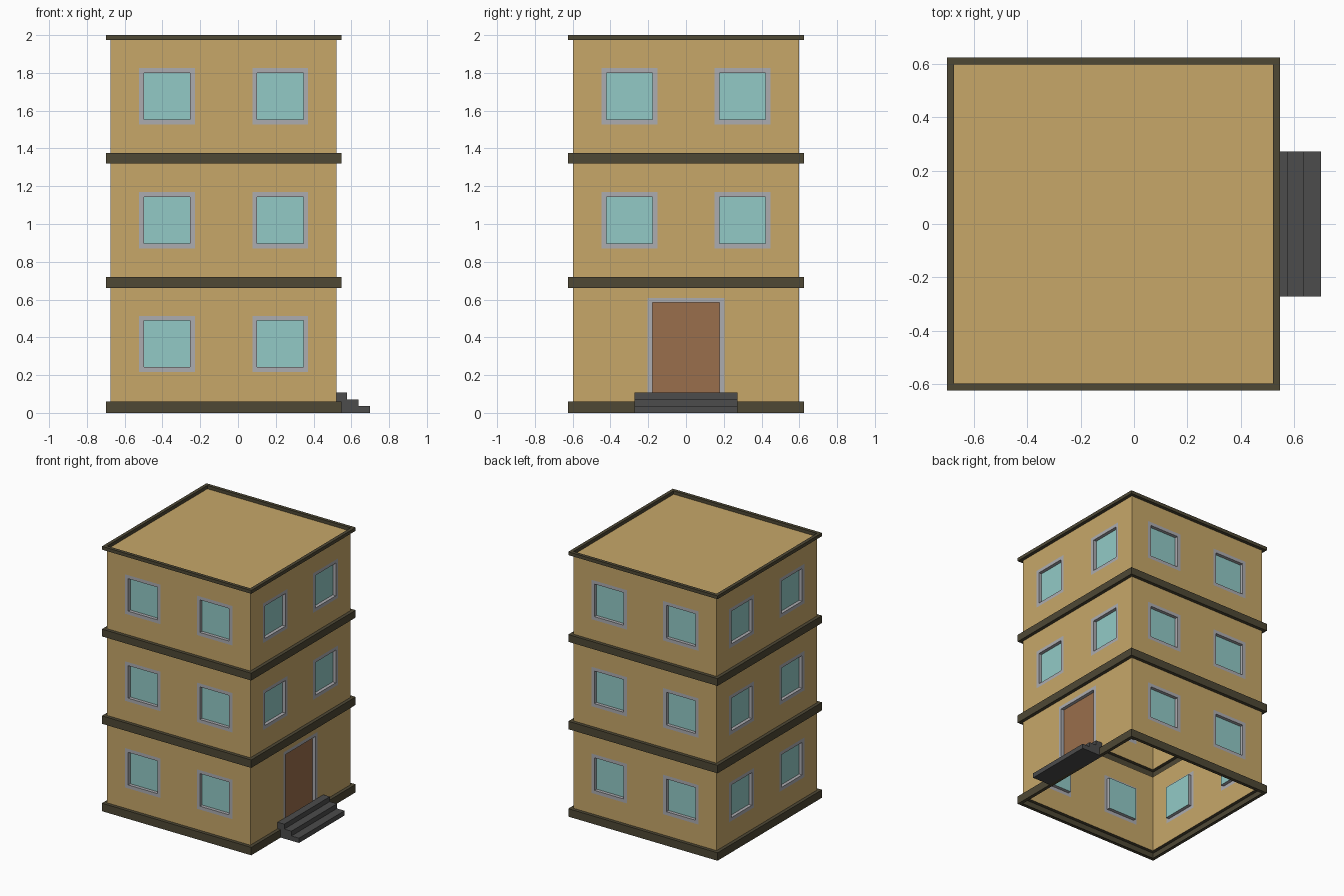
import bpy, bmesh
from mathutils import Matrix, Vector

if "Cube" in bpy.data.objects:
    bpy.data.objects.remove(bpy.data.objects["Cube"])

CX = -0.0765           # building centre in x
H, B = 0.598, 0.6235   # half width of walls, of trim bands
RECESS = 0.025


def mat(name, rgb):
    m = bpy.data.materials.new(name)
    m.diffuse_color = [(c / 255 / 12.92 if c < 11 else ((c / 255 + 0.055) / 1.055) ** 2.4) for c in rgb] + [1]
    m.use_nodes = True
    m.node_tree.nodes["Principled BSDF"].inputs["Base Color"].default_value = m.diffuse_color
    return m


WALL = mat("wall_tan", (199, 167, 105))
FRAME = mat("frame_grey", (172, 172, 176))
GLASS = mat("glass", (146, 202, 198))
DOOR = mat("door_brown", (154, 110, 76))
TRIM = mat("trim_dark", (78, 72, 53))
STONE = mat("step_grey", (76, 76, 76))


def finish(bm, name, mats):
    me = bpy.data.meshes.new(name)
    bm.to_mesh(me)
    bm.free()
    for m in mats:
        me.materials.append(m)
    ob = bpy.data.objects.new(name, me)
    bpy.context.collection.objects.link(ob)
    return ob


def wall_panel(name, side, us, zs, open_cols, fill, border):
    """One storey of one wall: a grid whose chosen cells become recessed openings."""
    bm = bmesh.new()
    rows = [[bm.verts.new((H, u, z)) for u in us] for z in zs]
    openings = []
    for j in range(len(zs) - 1):
        for i in range(len(us) - 1):
            f = bm.faces.new((rows[j][i], rows[j][i + 1], rows[j + 1][i + 1], rows[j + 1][i]))
            if i in open_cols and j == len(zs) - 3 + (len(zs) == 3):
                f.material_index = 1
                openings.append(f)
            elif i in open_cols and len(zs) == 3 and j == 0:
                f.material_index = 1
                openings.append(f)
    bm.normal_update()
    # door grid has 2 rows (opening at the bottom), window grid has 3 (opening in the middle)
    openings = [f for f in openings if (len(zs) == 4) or f.calc_center_median().z < zs[1]]
    for f in bm.faces:
        f.material_index = 1 if f in openings else 0
    bmesh.ops.inset_individual(bm, faces=openings, thickness=border, use_even_offset=True)
    bmesh.ops.inset_individual(bm, faces=openings, thickness=0.0, depth=-RECESS)
    for f in openings:
        f.material_index = 2
    bm.transform(Matrix.Translation((CX, 0, 0)) @ Matrix.Rotation(side * 1.5707963268, 4, 'Z'))
    return finish(bm, name, [WALL, FRAME, fill])


def square_ring(name, z0, z1, closed):
    """Trim band swept round the square plan."""
    prof = [(H, z0), (B, z0), (B, z1), (H, z1)]
    bm = bmesh.new()
    corners = [(1, -1), (1, 1), (-1, 1), (-1, -1)]
    v = [[bm.verts.new((CX + r * cx, r * cy, z)) for r, z in prof] for cx, cy in corners]
    for k in range(4):
        a, b = v[k], v[(k + 1) % 4]
        for i in range(4 if closed else 3):
            n = (i + 1) % 4
            bm.faces.new((a[i], b[i], b[n], a[n]))
    return finish(bm, name, [TRIM])


# Walls with windows, and the door on the right side of the ground floor
sides = ["right", "back", "left", "front"]
storeys = [(0.06, 0.66, 0.365), (0.72, 1.32, 1.02), (1.375, 1.975, 1.677)]
for s, side in enumerate(sides):
    for n, (lo, hi, c) in enumerate(storeys):
        name = f"{side}_wall_storey_{n + 1}"
        if s == 0 and n == 0:
            wall_panel(name, s, [-H, -0.203, 0.203, H], [lo, 0.609, hi], {1}, DOOR, 0.025)
        else:
            wall_panel(name, s, [-H, -0.448, -0.152, 0.152, 0.448, H],
                       [lo, c - 0.149, c + 0.149, hi], {1, 3}, GLASS, 0.026)

# Trim bands and roof rim
for n, (z0, z1) in enumerate([(0, 0.06), (0.66, 0.72), (1.32, 1.375)]):
    square_ring(f"trim_band_{n + 1}", z0, z1, False)
square_ring("roof_rim", 1.975, 2.0, True)

# Roof, set just below the rim
bm = bmesh.new()
bm.faces.new([bm.verts.new((CX + x * H, y * H, 1.975)) for x, y in [(-1, -1), (1, -1), (1, 1), (-1, 1)]])
finish(bm, "roof", [WALL])

# Entrance steps: stair profile extruded along y
bm = bmesh.new()
prof = [(CX + H, 0), (0.70, 0), (0.70, 0.036), (0.637, 0.036), (0.637, 0.072),
        (0.577, 0.072), (0.577, 0.109), (CX + H, 0.109)]
face = bm.faces.new([bm.verts.new((x, -0.272, z)) for x, z in prof])
ext = bmesh.ops.extrude_face_region(bm, geom=[face], use_keep_orig=True)
bmesh.ops.translate(bm, vec=Vector((0, 0.544, 0)),
                    verts=[e for e in ext["geom"] if isinstance(e, bmesh.types.BMVert)])
bmesh.ops.recalc_face_normals(bm, faces=bm.faces)
finish(bm, "entrance_steps", [STONE])
